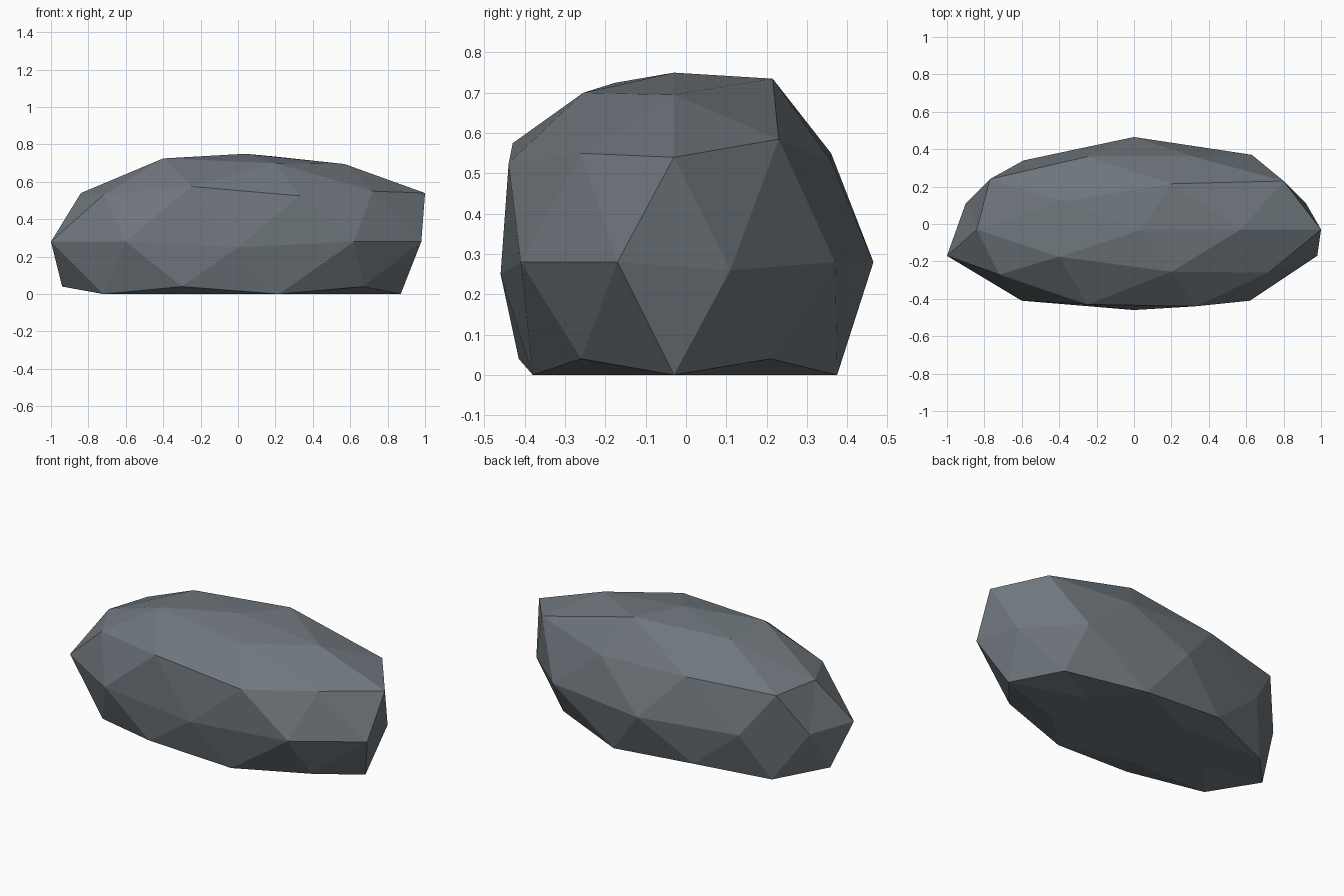
import bpy
import bmesh
from mathutils import Vector

# Remove the default object
default_cube = bpy.data.objects.get("Cube")
if default_cube:
    bpy.data.objects.remove(default_cube, do_unlink=True)


def make_material(name, color):
    material = bpy.data.materials.new(name)
    material.use_nodes = True
    material.diffuse_color = color
    shader = next(n for n in material.node_tree.nodes if n.type == "BSDF_PRINCIPLED")
    shader.inputs["Base Color"].default_value = color
    return material


# Overall proportions of the boulder before its corners are chipped
CENTER = Vector((0, -0.03, 0.28))
RADII = Vector((1, 0.47, 0.53))


def to_boulder(p):
    return Vector(c + r * v for c, r, v in zip(CENTER, RADII, p))


def to_sphere(p):
    return Vector((v - c) / r for c, r, v in zip(CENTER, RADII, p))


# Chipped corners, in bands from the ground up
foot = [(x, y, 0) for x, y in (
    (0.87, -0.03), (0.22, -0.38), (0.22, 0.375), (-0.72, -0.26), (-0.72, 0.21))]
foot_notches = [(x, y, 0.04) for x, y in (
    (-0.94, -0.03), (-0.3, -0.415), (0.67, -0.26), (0.67, 0.21), (-0.3, 0.36))]
waist = [(x, y, 0.28) for x, y in (
    (-1, -0.17), (-0.6, -0.41), (0.62, -0.41), (0.98, -0.17),
    (0.63, 0.37), (0, 0.465), (-0.59, 0.34), (-0.9, 0.11))]
waist += [(0, -0.46, 0.25), (0.92, 0.11, 0.26)]
shoulder = [
    (0.33, -0.44, 0.525), (-0.72, -0.27, 0.53), (-0.77, 0.24, 0.53),
    (0.32, 0.36, 0.53), (1, -0.03, 0.54), (-0.84, -0.03, 0.54),
    (-0.25, -0.43, 0.575), (-0.25, 0.36, 0.55), (0.72, -0.26, 0.55),
    (0.8, 0.23, 0.585)]
crown = [
    (0.04, -0.03, 0.75), (0.2, -0.255, 0.7), (0.2, 0.215, 0.735),
    (-0.4, -0.175, 0.725), (-0.38, 0.12, 0.72), (0.57, -0.03, 0.695)]

# Faceted boulder: a coarse ball whose nearest vertices move to the corners
bm = bmesh.new()
bmesh.ops.create_icosphere(bm, subdivisions=2, radius=1)
free = set(bm.verts)
placed = {}
for corner in foot + foot_notches + waist + shoulder + crown:
    target = to_sphere(corner)
    vert = min(free, key=lambda v: (v.co - target).length)
    free.remove(vert)
    placed[vert] = Vector(corner)

for vert in bm.verts:
    vert.co = placed.get(vert, to_boulder(vert.co))
    vert.co.z = max(vert.co.z, 0)    # flat underside

bmesh.ops.recalc_face_normals(bm, faces=bm.faces[:])
mesh = bpy.data.meshes.new("boulder")
bm.to_mesh(mesh)
bm.free()
mesh.materials.append(make_material("slate_grey", (0.16, 0.185, 0.205, 1)))
boulder = bpy.data.objects.new("boulder", mesh)
bpy.context.collection.objects.link(boulder)
